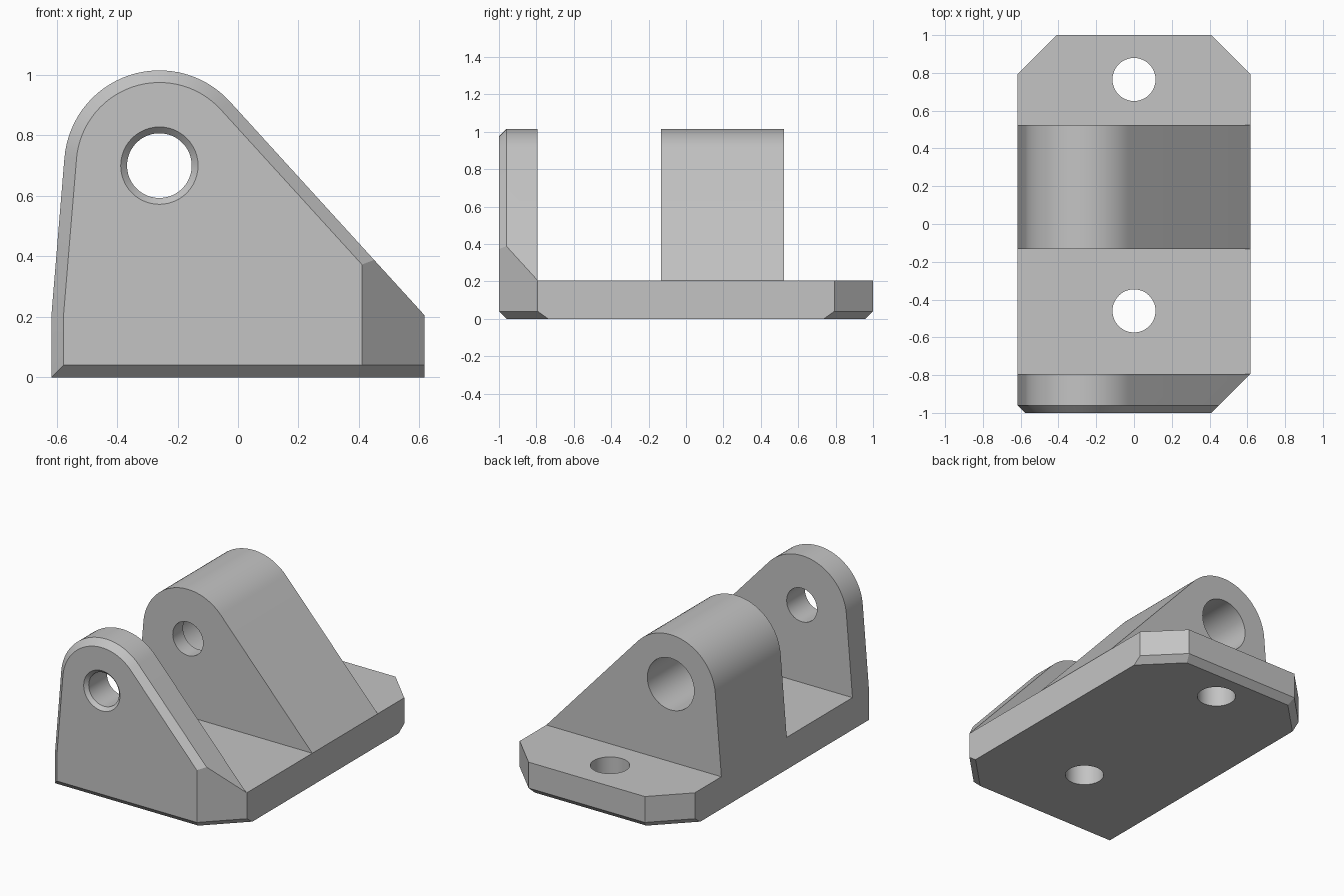
import bpy
import bmesh
from math import atan2, acos, cos, sin, hypot, radians
from mathutils import Vector, Matrix

cube = bpy.data.objects.get("Cube")
if cube:
    bpy.data.objects.remove(cube, do_unlink=True)

HALF_W, BASE_Z, BEVEL = 0.617, 0.205, 0.04
CX, CZ, R = -0.26, 0.70, 0.315     # pivot eye centre and outer radius
CORNER = 0.207                     # plan corner cut
ARC_STEPS = 30


def tangent_angle(x, side):
    """Angle on the eye where a line from the base corner touches it."""
    dx, dz = x - CX, BASE_Z - CZ
    return atan2(dz, dx) + side * acos(R / hypot(dx, dz))


def lug_outline(y, inset):
    """Bracket outline in the xz plane, optionally inset on its upper edge."""
    right = tangent_angle(HALF_W, 1)
    left = tangent_angle(-HALF_W, -1) + radians(360)
    pts = [(-HALF_W + inset, 0), (HALF_W, 0),
           (HALF_W, BASE_Z - inset / sin(right)), (-HALF_W + inset, BASE_Z)]
    for i in range(ARC_STEPS + 1):
        a = right + (left - right) * i / ARC_STEPS
        pts.append((CX + (R - inset) * cos(a), CZ + (R - inset) * sin(a)))
    return [Vector((x, y, z)) for x, z in pts]


def hull(points):
    bm = bmesh.new()
    for p in points:
        bm.verts.new(p)
    bmesh.ops.remove_doubles(bm, verts=bm.verts[:], dist=1e-4)
    bmesh.ops.convex_hull(bm, input=bm.verts[:])
    loose = [v for v in bm.verts if not v.link_faces]
    bmesh.ops.delete(bm, geom=loose, context='VERTS')
    return bm


def trim(bm, point, normal):
    """Slice off everything beyond a plane and close the solid again."""
    bmesh.ops.bisect_plane(bm, geom=bm.verts[:] + bm.edges[:] + bm.faces[:],
                           plane_co=point, plane_no=Vector(normal).normalized(),
                           clear_outer=True)
    points = [v.co.copy() for v in bm.verts]
    bm.free()
    return hull(points)


def make_object(name, bm):
    bmesh.ops.recalc_face_normals(bm, faces=bm.faces[:])
    mesh = bpy.data.meshes.new(name)
    bm.to_mesh(mesh)
    bm.free()
    obj = bpy.data.objects.new(name, mesh)
    bpy.context.collection.objects.link(obj)
    return obj


def subtract(target, bm):
    """Cut a solid out of the target and discard the cutter."""
    cutter = make_object("cutter", bm)
    cutter.hide_render = True
    mod = target.modifiers.new("cut", 'BOOLEAN')
    mod.operation, mod.solver, mod.object = 'DIFFERENCE', 'EXACT', cutter
    bpy.context.view_layer.objects.active = target
    bpy.ops.object.modifier_apply(modifier=mod.name)
    bpy.data.objects.remove(cutter, do_unlink=True)


def box(y0, y1):
    """Clearance gap above the base plate."""
    bm = bmesh.new()
    bmesh.ops.create_cube(bm, size=1)
    bmesh.ops.scale(bm, vec=(2, y1 - y0, 1), verts=bm.verts[:])
    bmesh.ops.translate(bm, vec=(0, (y0 + y1) / 2, BASE_Z + 0.5), verts=bm.verts[:])
    return bm


def bore(stations, matrix):
    """Stepped round cutter: (distance along local z, radius) stations."""
    bm = bmesh.new()
    n = 48
    rings = [[bm.verts.new((r * cos(radians(360 * i / n)), r * sin(radians(360 * i / n)), d))
              for i in range(n)] for d, r in stations]
    for a, b in zip(rings, rings[1:]):
        for i in range(n):
            j = (i + 1) % n
            bm.faces.new((a[i], a[j], b[j], b[i]))
    bm.faces.new(rings[0][::-1])
    bm.faces.new(rings[-1])
    bmesh.ops.transform(bm, matrix=matrix, verts=bm.verts[:])
    return bm


# Full-length block with a chamfered front outline
body = hull(lug_outline(-1, BEVEL) + lug_outline(-1 + BEVEL, 0) + lug_outline(1, 0))

# Plan corner cuts, each with a bottom chamfer
for sx, sy in ((1, -1), (1, 1), (-1, 1)):
    p = (sx * HALF_W, sy * (1 - CORNER), BEVEL)
    body = trim(body, p, (sx, sy, 0))
    body = trim(body, p, (sx, sy, -2 ** 0.5))

# Bottom chamfers on the front and back ends
for sy in (-1, 1):
    body = trim(body, (0, sy, BEVEL), (0, sy, -1))

bmesh.ops.dissolve_limit(body, angle_limit=radians(0.5),
                         verts=body.verts[:], edges=body.edges[:])
bracket = make_object("pivot_bracket", body)

# Gap between the lugs and open ledge at the back
subtract(bracket, box(-0.795, -0.133))
subtract(bracket, box(0.525, 1.2))

# Pivot bores: countersunk in the front lug, stepped in the rear lug
along_y = Matrix.Translation((CX, 0, CZ)) @ Matrix.Rotation(radians(-90), 4, 'X')
subtract(bracket, bore([(-1.02, 0.148), (-0.979, 0.107), (-0.5, 0.107)], along_y))
subtract(bracket, bore([(-0.4, 0.107), (-0.03, 0.107), (-0.03, 0.165), (0.8, 0.165)], along_y))

# Mounting holes through the base plate
for y in (-0.46, 0.765):
    subtract(bracket, bore([(-0.2, 0.114), (0.4, 0.114)], Matrix.Translation((0, y, 0))))

# Single plain grey finish
grey = bpy.data.materials.new("plain_grey")
colour = (0.55, 0.55, 0.55, 1)
grey.use_nodes = True
grey.diffuse_color = colour
grey.node_tree.nodes["Principled BSDF"].inputs["Base Color"].default_value = colour
bracket.data.materials.clear()
bracket.data.materials.append(grey)
for face in bracket.data.polygons:
    face.material_index = 0

bpy.ops.object.select_all(action='DESELECT')
bracket.select_set(True)
bpy.context.view_layer.objects.active = bracket
bpy.ops.object.shade_smooth_by_angle(angle=radians(20))
